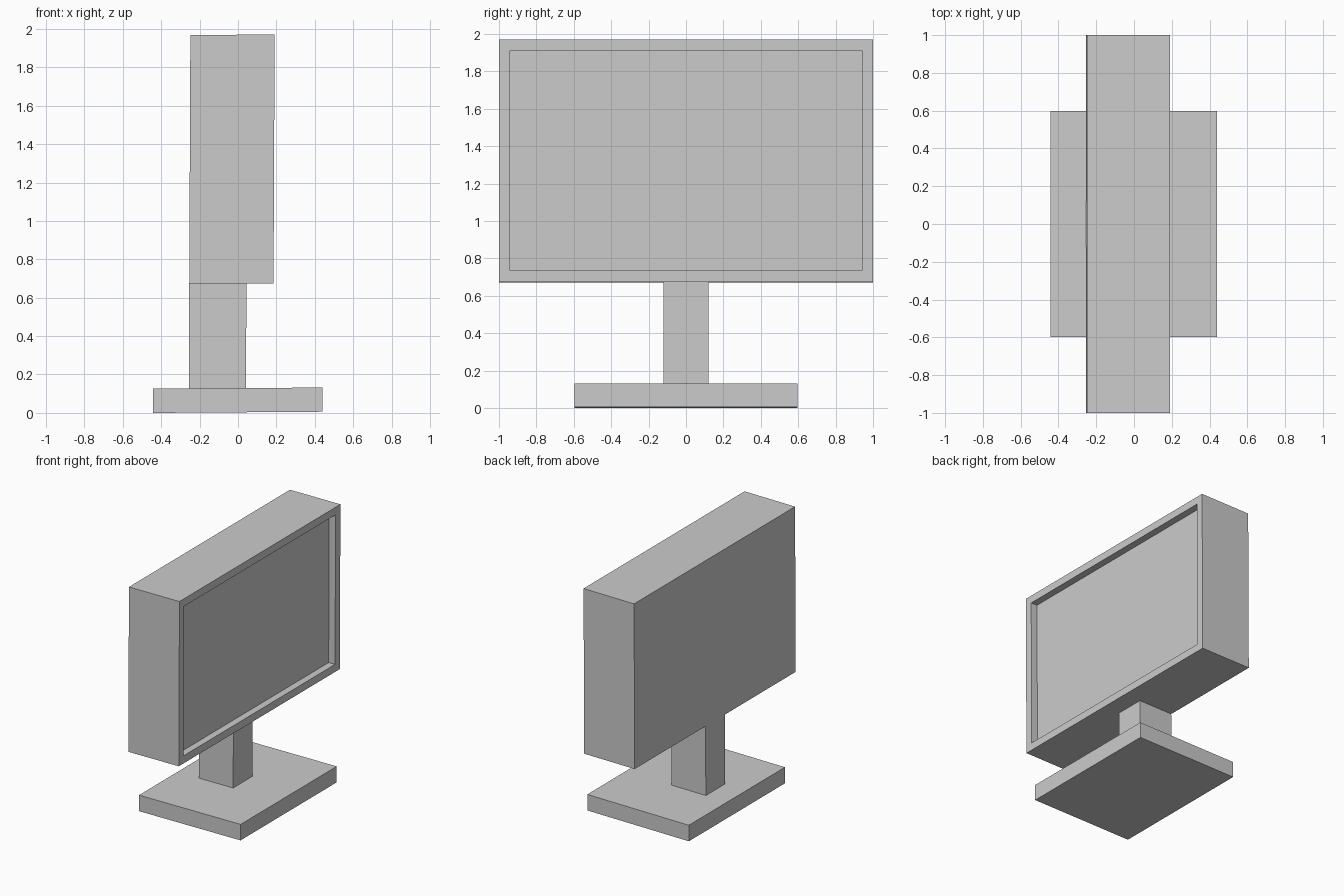
import bpy
import bmesh
from mathutils import Matrix, Vector

cube = bpy.data.objects.get("Cube")
if cube:
    bpy.data.objects.remove(cube, do_unlink=True)

GREY = (0.6, 0.6, 0.6, 1.0)
grey = bpy.data.materials.new("plain grey")
grey.use_nodes = True
grey.diffuse_color = GREY
grey.node_tree.nodes["Principled BSDF"].inputs["Base Color"].default_value = GREY

# Slight lean shared by every part
LEAN = Matrix.Identity(4)
LEAN[0][2] = 0.0045
LEAN[2][0] = 0.007
LEAN[2][3] = 0.003


def box_mesh(low, high):
    low, high = Vector(low), Vector(high)
    size = high - low
    bm = bmesh.new()
    bmesh.ops.create_cube(
        bm, size=1,
        matrix=Matrix.Translation((low + high) / 2) @ Matrix.Diagonal((*size, 1)))
    return bm


def add_part(name, bm):
    bm.transform(LEAN)
    mesh = bpy.data.meshes.new(name)
    bm.to_mesh(mesh)
    bm.free()
    mesh.materials.append(grey)
    part = bpy.data.objects.new(name, mesh)
    bpy.context.collection.objects.link(part)
    return part


# Base plate and upright stand
add_part("base", box_mesh((-0.443, -0.597, 0), (0.44, 0.597, 0.126)))
add_part("stand", box_mesh((-0.257, -0.12, 0.126), (0.041, 0.12, 0.67)))

# Housing with the screen sunk into its +x face
bm = box_mesh((-0.257, -1, 0.67), (0.182, 1, 1.967))
bm.faces.ensure_lookup_table()
front = max(bm.faces, key=lambda f: f.normal.x)
bmesh.ops.inset_individual(bm, faces=[front], thickness=0.085)
screen = bmesh.ops.extrude_discrete_faces(bm, faces=[front])["faces"][0]
bmesh.ops.translate(bm, verts=screen.verts, vec=(-0.055, 0, 0))
add_part("monitor_housing", bm)
